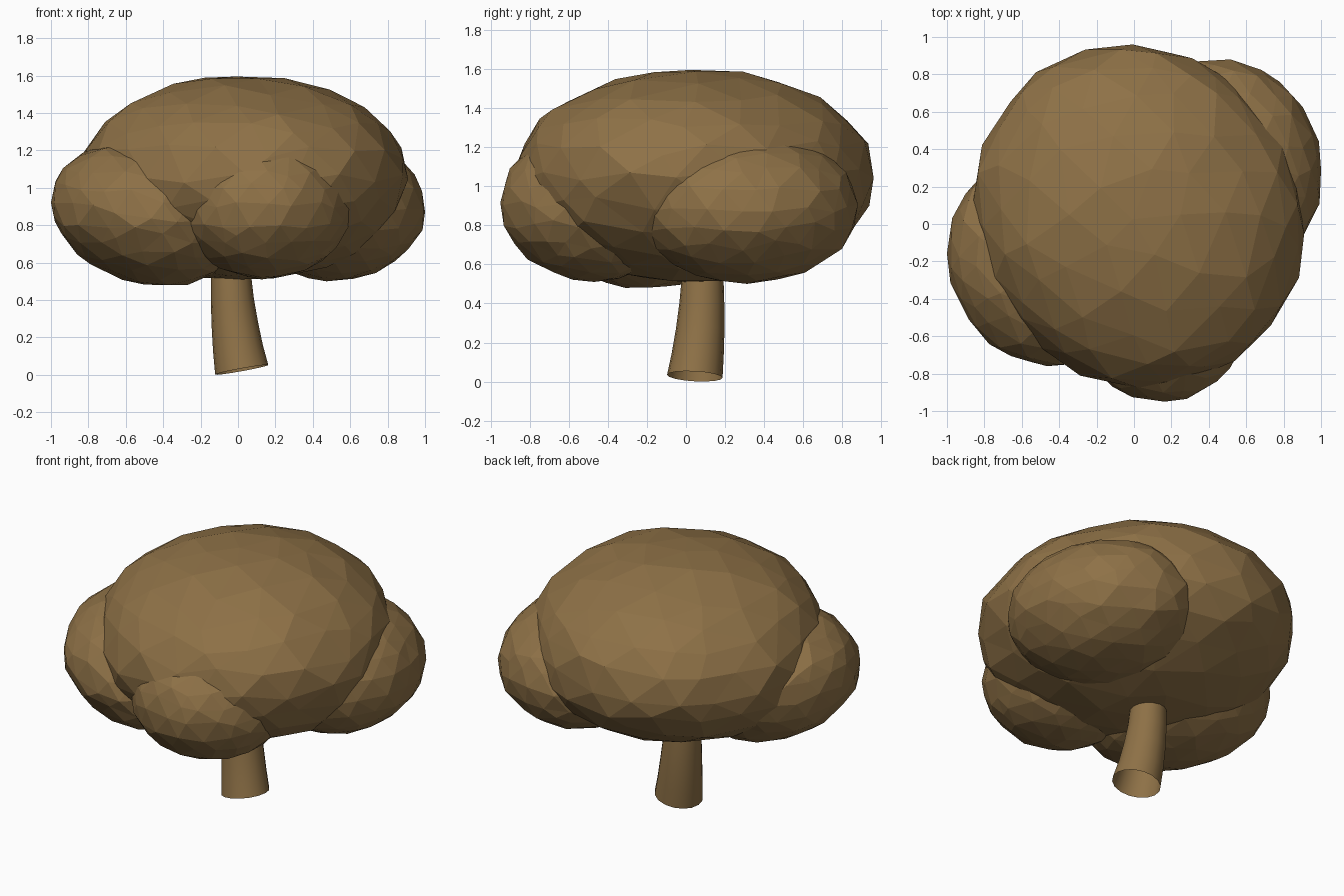
import bpy, bmesh, math, random
from mathutils import Vector

cube = bpy.data.objects.get("Cube")
if cube:
    bpy.data.objects.remove(cube, do_unlink=True)

random.seed(4)

# Single colour shared by trunk and canopy
brown = bpy.data.materials.new("warm_brown")
brown.use_nodes = True
colour = (0.27, 0.165, 0.062, 1)
brown.diffuse_color = colour
bsdf = brown.node_tree.nodes["Principled BSDF"]
bsdf.inputs["Base Color"].default_value = colour
bsdf.inputs["Roughness"].default_value = 0.9


def add_object(name, bm, smooth=False):
    mesh = bpy.data.meshes.new(name)
    for f in bm.faces:
        f.smooth = smooth
    bm.to_mesh(mesh)
    bm.free()
    mesh.materials.append(brown)
    obj = bpy.data.objects.new(name, mesh)
    bpy.context.collection.objects.link(obj)
    return obj


def leaf_clump(name, low, high, rough, skew_y=0, skew_z=0):
    """Faceted, uneven, slightly skewed ball fitted into the box low..high."""
    bm = bmesh.new()
    bmesh.ops.create_icosphere(bm, subdivisions=3, radius=1)
    for v in bm.verts:
        slide = Vector([random.uniform(-1, 1) for _ in range(3)]) * 0.06
        v.co = (v.co + slide).normalized() * random.uniform(1 - rough, 1 + rough)
        v.co.y += skew_y * v.co.x
        v.co.z += skew_z * v.co.x
    for axis in range(3):
        values = [v.co[axis] for v in bm.verts]
        start, span = min(values), max(values) - min(values)
        for v in bm.verts:
            t = (v.co[axis] - start) / span
            v.co[axis] = low[axis] + t * (high[axis] - low[axis])
    add_object(name, bm)


# Canopy: one large crown with three smaller clumps around its lower edge
leaf_clump("main_crown", (-0.87, -0.88, 0.51), (0.91, 0.96, 1.595), 0.015, -0.06)
leaf_clump("right_clump", (-1.0, -0.76, 0.48), (0.02, 0.36, 1.24), 0.02, -0.08, -0.18)
leaf_clump("front_clump", (-0.33, -0.95, 0.51), (0.61, 0.02, 1.3), 0.015)
leaf_clump("left_clump", (0.0, -0.26, 0.5), (1.0, 0.88, 1.28), 0.015, -0.08)

# Trunk: leaning open tube, rings of (x, y, z, radius, tilt)
rings = [(0.02, 0.045, 0.027, 0.142, 0.18), (0.0, 0.06, 0.14, 0.133, 0.14),
         (-0.017, 0.073, 0.27, 0.124, 0.1), (-0.03, 0.081, 0.4, 0.115, 0.06),
         (-0.037, 0.085, 0.53, 0.107, 0.03), (-0.04, 0.088, 0.6, 0.1, 0)]
sides = 16
bm = bmesh.new()
loops = []
for x, y, z, r, tilt in rings:
    loop = []
    for i in range(sides):
        a = math.tau * i / sides
        dx, dy = r * math.cos(a), r * math.sin(a)
        loop.append(bm.verts.new((x + dx, y + dy, z + tilt * (dx - dy * 0.3))))
    loops.append(loop)
for lower, upper in zip(loops, loops[1:]):
    for i in range(sides):
        j = (i + 1) % sides
        bm.faces.new((lower[i], lower[j], upper[j], upper[i]))
add_object("trunk", bm, smooth=True)
